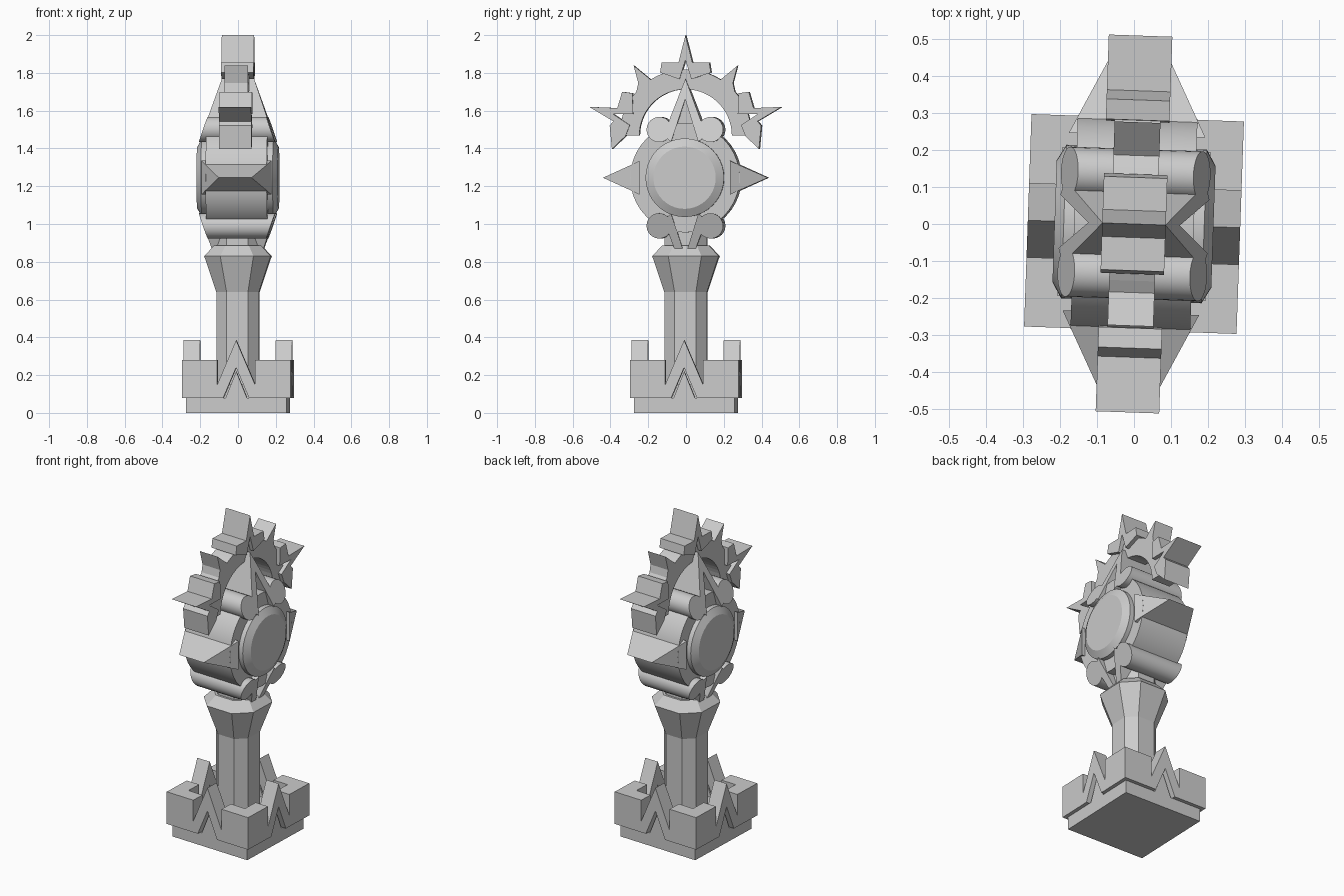
import bpy, bmesh, math
from mathutils import Matrix

if "Cube" in bpy.data.objects:
    bpy.data.objects.remove(bpy.data.objects["Cube"])

TILT = Matrix.Rotation(math.radians(-2), 4, 'Z')   # whole model sits slightly turned
HZ = 1.245                                         # disc centre height
RZ = 1.468                                         # crown ring centre height


def loft(name, rings, turn=0, smooth=False):
    """Skin a list of equal-length vertex loops and cap both ends."""
    bm = bmesh.new()
    loops = [[bm.verts.new(p) for p in r] for r in rings]
    n = len(loops[0])
    for a, b in zip(loops, loops[1:]):
        for i in range(n):
            j = (i + 1) % n
            bm.faces.new((a[i], a[j], b[j], b[i]))
    bm.faces.new(loops[0][::-1])
    bm.faces.new(loops[-1])
    bm.transform(TILT @ Matrix.Rotation(turn, 4, 'Z'))
    bmesh.ops.recalc_face_normals(bm, faces=bm.faces)
    me = bpy.data.meshes.new(name)
    bm.to_mesh(me)
    bm.free()
    ob = bpy.data.objects.new(name, me)
    bpy.context.collection.objects.link(ob)
    if smooth:
        bpy.ops.object.select_all(action='DESELECT')
        ob.select_set(True)
        bpy.context.view_layer.objects.active = ob
        bpy.ops.object.shade_smooth_by_angle(angle=math.radians(30))
    return ob


def prism(name, pts, half, **kw):
    """Extrude a (y, z) profile symmetrically along x; half may vary over the profile."""
    h = half if callable(half) else (lambda y, z: half)
    return loft(name, [[(s * h(y, z), y, z) for y, z in pts] for s in (-1, 1)], **kw)


def circle(r, cy=0, cz=HZ, n=40):
    return [(cy + r * math.cos(2 * math.pi * i / n), cz + r * math.sin(2 * math.pi * i / n))
            for i in range(n)]


def octagon(h, z):
    c = h * 0.5
    return [(x, y, z) for x, y in ((h, -c), (h, c), (c, h), (-c, h),
                                   (-h, c), (-h, -c), (-c, -h), (c, -h))]


def square(h, z):
    return [(h, -h, z), (h, h, z), (-h, h, z), (-h, -h, z)]


def polar(pts, offset=0, sign=1):
    out = []
    for deg, r in pts:
        a = math.radians(deg + offset) * sign
        out.append((r * math.sin(a), RZ + r * math.cos(a)))
    return out


# Base: plinth, floor and four zigzag walls
loft("plinth", [square(0.265, 0), square(0.265, 0.08)])
loft("base_floor", [square(0.21, 0.08), square(0.21, 0.15)])
half_band = [(0.068, 0.08), (0.2875, 0.08), (0.2875, 0.28), (0.1, 0.28), (0.1, 0.15)]
band = [(0, 0.24)] + half_band + [(0, 0.385)] + [(-u, z) for u, z in reversed(half_band)]
infill = [(-0.06, 0.07), (0.06, 0.07), (0, 0.22)]
for k in range(4):
    for name, pts, x0, x1 in (("base_wall", band, 0.2, 0.2875), ("base_infill", infill, 0.2, 0.265)):
        loft(name, [[(x, u, z) for u, z in pts] for x in (x0, x1)], turn=k * math.pi / 2)

# Column with flared capital and neck
loft("column", [octagon(0.113, 0.1), octagon(0.113, 0.64), octagon(0.176, 0.83),
                octagon(0.125, 0.885), octagon(0.113, 0.885), octagon(0.113, 1.02)])

# Disc and raised hub
prism("disc", circle(0.29), 0.162, smooth=True)
loft("hub", [[(x, y, z) for y, z in circle(r)]
             for x, r in ((-0.215, 0.165), (-0.19, 0.208), (0.19, 0.208), (0.215, 0.165))], smooth=True)


# Top and bottom spikes with scroll rolls, all tapering away from the hub
def taper(y, z):
    return 0.2 - 0.348 * (abs(z - HZ) - 0.195)


for s, where in ((1, "top"), (-1, "bottom")):
    chevron = [(0, 0.525), (0.085, 0.30), (0.11, 0.22), (0.072, 0.19), (0, 0.415),
               (-0.072, 0.19), (-0.11, 0.22), (-0.085, 0.30)]
    prism(where + "_spike", [(y, HZ + s * d) for y, d in chevron], taper)
    prism(where + "_spike_core", [(-0.08, HZ + s * 0.19), (0.08, HZ + s * 0.19), (0, HZ + s * 0.45)], 0.1)
    for side in (-1, 1):
        prism(where + "_roll", circle(0.067, side * 0.136, HZ + s * 0.255, 24), taper, smooth=True)

# Side spikes
for s in (-1, 1):
    prism("side_spike", [(s * 0.24, HZ - 0.09), (s * 0.28, HZ - 0.07), (s * 0.437, HZ),
                         (s * 0.28, HZ + 0.07), (s * 0.24, HZ + 0.09)],
          lambda y, z: 0.165 - 0.5 * (abs(y) - 0.28))

# Crown ring with two small spikes
outer = [(a, 0.35) for a in range(-90, -42, 6)] + [(-42, 0.375), (-36.6, 0.462), (-32, 0.35)]
outer += [(a, 0.35) for a in range(-26, 27, 4)]
outer += [(32, 0.35), (36.6, 0.462), (42, 0.375)] + [(a, 0.35) for a in range(48, 91, 6)]
inner = [(a, 0.245) for a in range(90, -91, -6)]
prism("crown_ring", polar(outer + inner), 0.062)

# Large crown stars
star_up = [(-22, 0.36), (-18, 0.408), (-5.4, 0.389), (0, 0.532), (5.4, 0.389)]
star_in = [(6, 0.30), (0, 0.40), (-6, 0.30)]
prism("crown_star_top", polar(star_up + [(18, 0.408), (22, 0.36)] + star_in), 0.086)
for s in (-1, 1):
    prism("crown_star_side", polar(star_up + [(9, 0.405), (27, 0.396), (17, 0.317)] + star_in, 73.4, s), 0.086)
